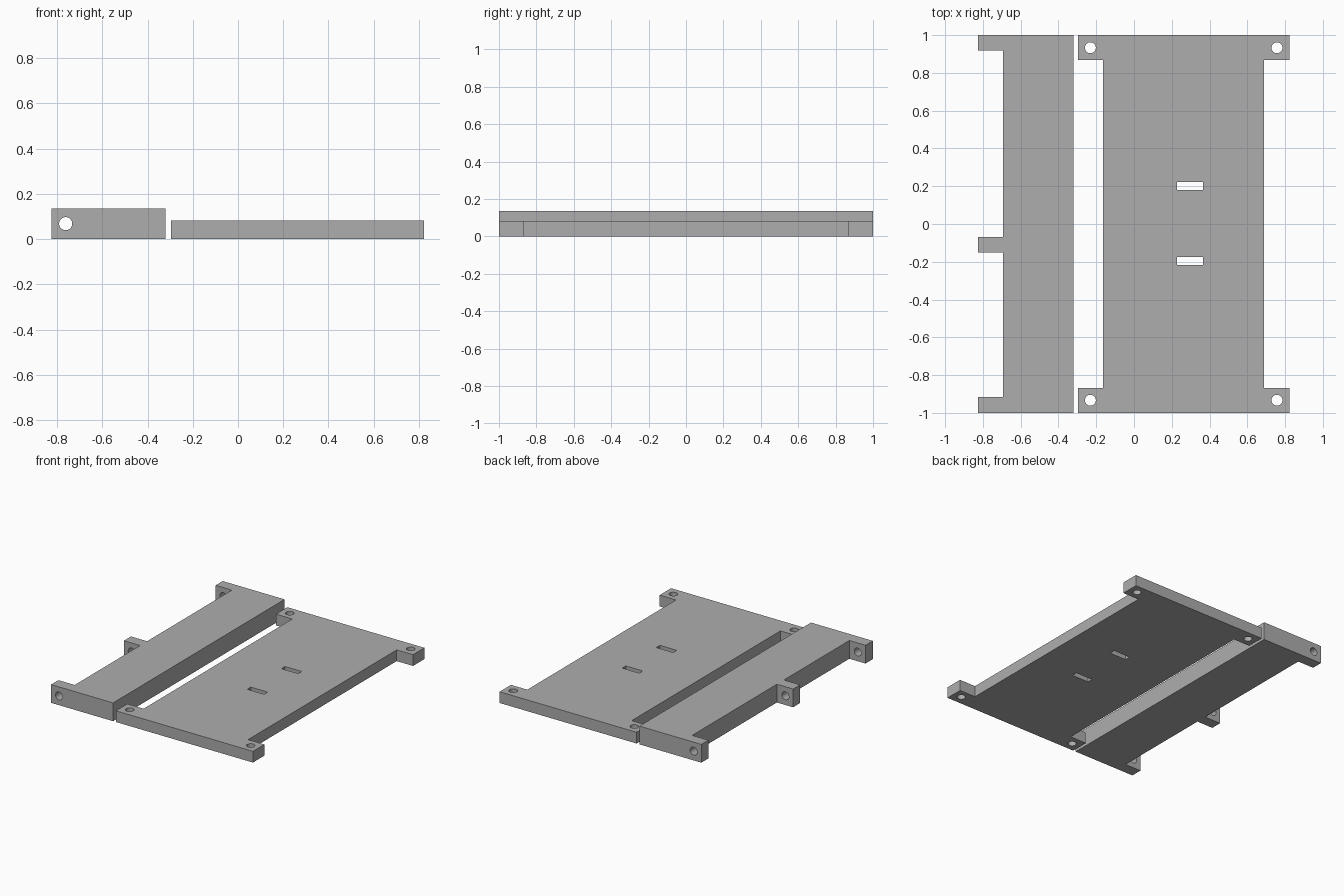
import bpy, bmesh, math
from mathutils import Matrix

if "Cube" in bpy.data.objects:
    bpy.data.objects.remove(bpy.data.objects["Cube"])

grey = bpy.data.materials.new("grey plastic")
grey.diffuse_color = (0.42, 0.42, 0.42, 1)
grey.use_nodes = True
grey.node_tree.nodes["Principled BSDF"].inputs["Base Color"].default_value = grey.diffuse_color


def make_object(name, bm):
    bmesh.ops.recalc_face_normals(bm, faces=bm.faces)
    mesh = bpy.data.meshes.new(name)
    bm.to_mesh(mesh)
    bm.free()
    mesh.materials.append(grey)
    obj = bpy.data.objects.new(name, mesh)
    bpy.context.collection.objects.link(obj)
    return obj


def plate(name, outline, height):
    """Extrude a closed outline upward from the floor."""
    bm = bmesh.new()
    face = bm.faces.new([bm.verts.new((x, y, 0)) for x, y in outline])
    top = bmesh.ops.extrude_face_region(bm, geom=[face])["geom"]
    verts = [v for v in top if isinstance(v, bmesh.types.BMVert)]
    bmesh.ops.translate(bm, verts=verts, vec=(0, 0, height))
    return make_object(name, bm)


def add_drill(bm, matrix, radius, depth):
    bmesh.ops.create_cone(bm, cap_ends=True, segments=32, radius1=radius,
                          radius2=radius, depth=depth, matrix=matrix)


def cut(obj, bm):
    """Subtract the cutter shapes, then smooth only the round bores."""
    cutter = make_object(obj.name + "_cutter", bm)
    cutter.hide_render = True
    mod = obj.modifiers.new("holes", "BOOLEAN")
    mod.operation = "DIFFERENCE"
    mod.solver = "EXACT"
    mod.object = cutter
    bpy.ops.object.select_all(action="DESELECT")
    bpy.context.view_layer.objects.active = obj
    obj.select_set(True)
    bpy.ops.object.modifier_apply(modifier=mod.name)
    bpy.data.objects.remove(cutter)
    bpy.ops.object.shade_smooth_by_angle(angle=math.radians(30))


# Thick side rail with three hinge lugs
lug, edge, inner = -0.825, -0.693, -0.32
lugs = [(-1, -0.915), (-0.152, -0.07), (0.918, 1)]
outline = [(inner, 1), (inner, -1)]
for lo, hi in lugs:
    if lo > -1:
        outline.append((edge, lo))
    outline += [(lug, lo), (lug, hi)]
    if hi < 1:
        outline.append((edge, hi))
rail = plate("hinge_rail", outline, 0.135)

# Pin hole through all lugs
bm = bmesh.new()
add_drill(bm, Matrix.Translation((-0.762, 0, 0.068))
          @ Matrix.Rotation(math.pi / 2, 4, "X"), 0.029, 2.4)
cut(rail, bm)

# Thin panel with a mounting tab at each corner
x0, x1, b0, b1, t = -0.297, 0.822, -0.164, 0.689, 0.867
panel = plate("mounting_panel", [
    (x0, -1), (x1, -1), (x1, -t), (b1, -t), (b1, t), (x1, t),
    (x1, 1), (x0, 1), (x0, t), (b0, t), (b0, -t), (x0, -t)], 0.083)

# Screw holes and two strap slots
bm = bmesh.new()
for x in (-0.231, 0.757):
    for y in (-0.933, 0.933):
        add_drill(bm, Matrix.Translation((x, y, 0.04)), 0.029, 0.3)
for y in (-0.196, 0.202):
    bmesh.ops.create_cube(bm, size=1, matrix=Matrix.Translation((0.296, y, 0.04))
                          @ Matrix.Diagonal((0.138, 0.042, 0.3, 1)))
cut(panel, bm)
